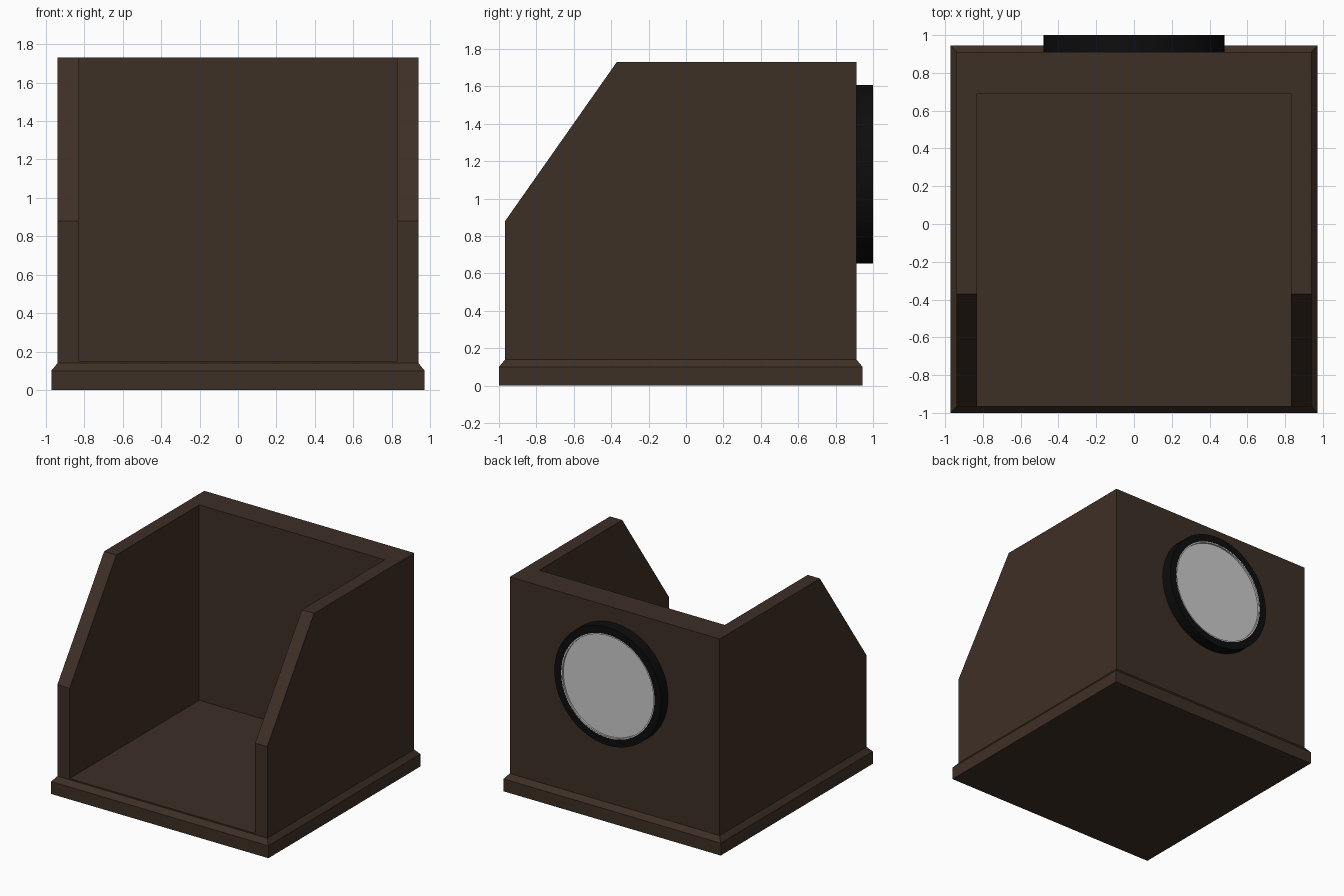
import bpy, bmesh, math

if "Cube" in bpy.data.objects:
    bpy.data.objects.remove(bpy.data.objects["Cube"])


def material(name, rgb):
    m = bpy.data.materials.new(name)
    m.diffuse_color = (*rgb, 1.0)
    m.use_nodes = True
    m.node_tree.nodes["Principled BSDF"].inputs["Base Color"].default_value = m.diffuse_color
    return m


WOOD = material("dark brown wood", (0.048, 0.029, 0.019))
BLACK = material("black rim", (0.004, 0.004, 0.004))
GREY = material("light grey", (0.60, 0.60, 0.60))


def finish(name, bm, mat):
    bmesh.ops.recalc_face_normals(bm, faces=bm.faces)
    me = bpy.data.meshes.new(name)
    bm.to_mesh(me)
    bm.free()
    me.materials.append(mat)
    ob = bpy.data.objects.new(name, me)
    bpy.context.collection.objects.link(ob)
    return ob


def prism(name, profile, x, mat):
    """Extrude a (y, z) profile from -x to x."""
    bm = bmesh.new()
    face = bm.faces.new([bm.verts.new((-x, y, z)) for y, z in profile])
    new = bmesh.ops.extrude_face_region(bm, geom=[face])["geom"]
    verts = [g for g in new if isinstance(g, bmesh.types.BMVert)]
    bmesh.ops.translate(bm, verts=verts, vec=(2 * x, 0, 0))
    return finish(name, bm, mat)


def lathe(name, profile, closed, mat, segments=64, zc=1.13):
    """Revolve a (radius, y) profile round a front-to-back axis."""
    bm = bmesh.new()
    rings = []
    for r, y in profile:
        rings.append([bm.verts.new((r * math.cos(a), y, zc + r * math.sin(a)))
                      for a in (2 * math.pi * i / segments for i in range(segments))])
    pairs = list(zip(rings, rings[1:]))
    if closed:
        pairs.append((rings[-1], rings[0]))
    else:
        bm.faces.new(rings[0])
        bm.faces.new(rings[-1])
    for a, b in pairs:
        for i in range(segments):
            j = (i + 1) % segments
            bm.faces.new((a[i], a[j], b[j], b[i]))
    ob = finish(name, bm, mat)
    bpy.ops.object.select_all(action='DESELECT')
    ob.select_set(True)
    bpy.context.view_layer.objects.active = ob
    bpy.ops.object.shade_smooth_by_angle(angle=math.radians(30))
    return ob


# plinth with a chamfered upper edge
bm = bmesh.new()
loops = []
for inset, z in ((0, 0), (0, 0.10), (0.033, 0.14)):
    x, y0, y1 = 0.972 - inset, -1.0 + inset, 0.944 - inset
    loops.append([bm.verts.new((px, py, z))
                  for px, py in ((-x, y0), (x, y0), (x, y1), (-x, y1))])
for a, b in zip(loops, loops[1:]):
    for i in range(4):
        j = (i + 1) % 4
        bm.faces.new((a[i], a[j], b[j], b[i]))
bm.faces.new(loops[0])
bm.faces.new(loops[-1])
finish("plinth", bm, WOOD)

# open-topped case with sloping side walls, hollowed by a box cutter
case = prism("case", [(-0.967, 0.14), (0.911, 0.14), (0.911, 1.73),
                      (-0.37, 1.73), (-0.967, 0.88)], 0.939, WOOD)
cutter = prism("cavity_cutter", [(-1.5, 0.15), (0.69, 0.15),
                                 (0.69, 2.5), (-1.5, 2.5)], 0.83, WOOD)
cutter.hide_render = True
mod = case.modifiers.new("cavity", 'BOOLEAN')
mod.operation = 'DIFFERENCE'
mod.solver = 'EXACT'
mod.object = cutter
bpy.context.view_layer.objects.active = case
case.select_set(True)
bpy.ops.object.modifier_apply(modifier=mod.name)
bpy.data.objects.remove(cutter)

# round black rim on the back, with a grey disc set into it
lathe("back_rim", [(0.478, 0.911), (0.478, 1.0), (0.418, 1.0), (0.418, 0.911)],
      True, BLACK)
lathe("back_disc", [(0.40, 0.93), (0.418, 0.93), (0.418, 0.999),
                    (0.408, 0.999), (0.408, 0.985)], False, GREY)
